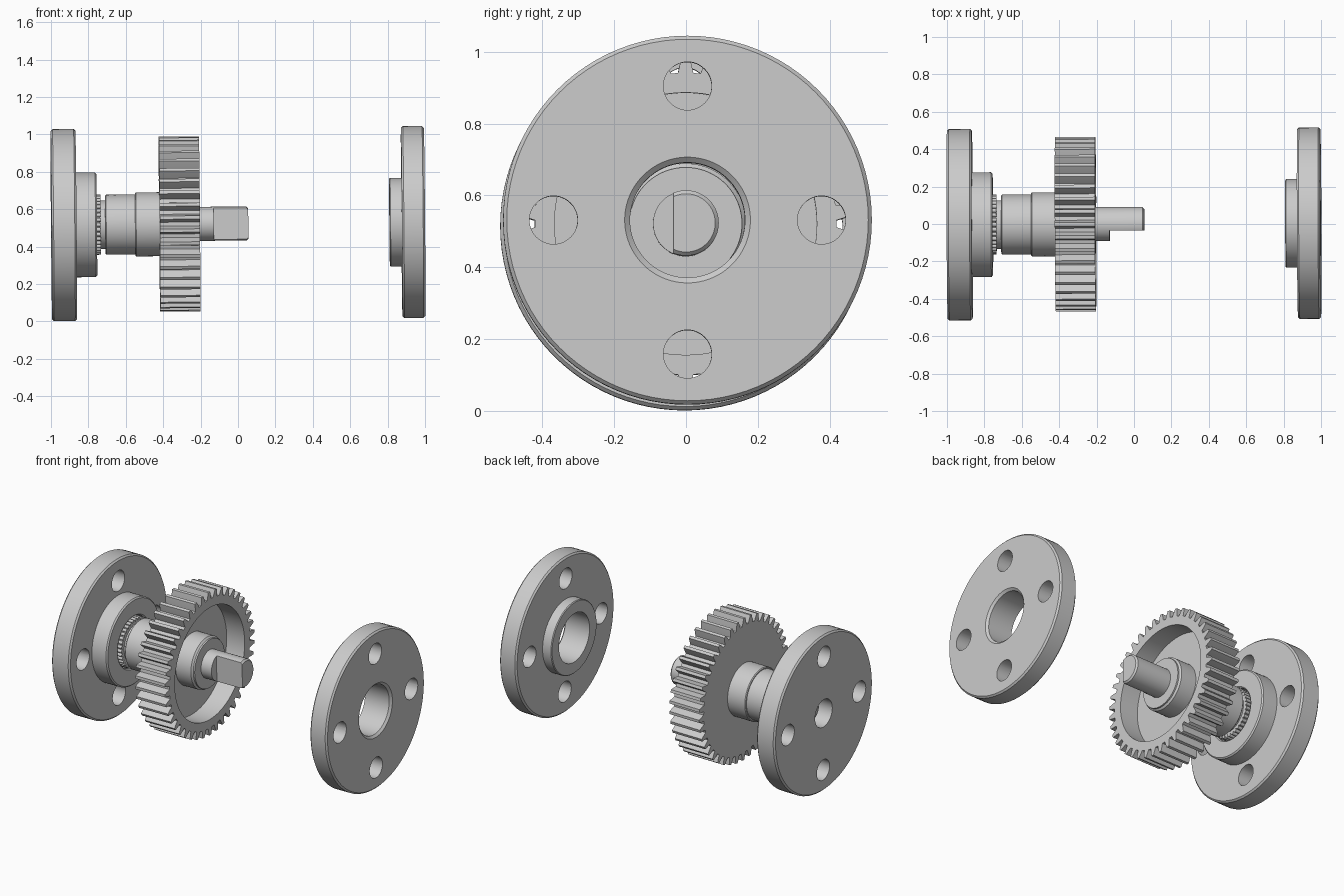
import bpy, bmesh
from math import pi, sin, cos, radians
from mathutils import Matrix, Vector

if "Cube" in bpy.data.objects:
    bpy.data.objects.remove(bpy.data.objects["Cube"])

# The shared axle line is very slightly tilted off the x axis
A, B = Vector((-0.93, -0.004, 0.515)), Vector((0.93, 0.004, 0.531))
TILT = Matrix.Translation((A + B) / 2) @ Vector((1, 0, 0)).rotation_difference(B - A).to_matrix().to_4x4()


def make(name, bm):
    bmesh.ops.recalc_face_normals(bm, faces=bm.faces)
    me = bpy.data.meshes.new(name)
    bm.to_mesh(me)
    bm.free()
    ob = bpy.data.objects.new(name, me)
    bpy.context.collection.objects.link(ob)
    ob.matrix_world = TILT
    return ob


def lathe(name, profile, closed=False, seg=96):
    """Spin (x, radius) points around the x axis."""
    bm = bmesh.new()
    rings = []
    for x, r in profile:
        if r == 0:
            rings.append([bm.verts.new((x, 0, 0))] * seg)
        else:
            rings.append([bm.verts.new((x, r * cos(2 * pi * i / seg), r * sin(2 * pi * i / seg)))
                          for i in range(seg)])
    pairs = list(zip(rings, rings[1:] + rings[:1]))
    for a, b in pairs if closed else pairs[:-1]:
        for i in range(seg):
            j = (i + 1) % seg
            bm.faces.new(dict.fromkeys((a[i], a[j], b[j], b[i])))
    return make(name, bm)


def rods(name, count, ring_r, rod_r, x0, x1, seg):
    """Ring of cylinders parallel to the axle."""
    bm = bmesh.new()
    for i in range(count):
        a = 2 * pi * i / count
        m = Matrix.Translation(((x0 + x1) / 2, ring_r * cos(a), ring_r * sin(a))) @ Matrix.Rotation(pi / 2, 4, 'Y')
        bmesh.ops.create_cone(bm, cap_ends=True, segments=seg, radius1=rod_r, radius2=rod_r,
                              depth=x1 - x0, matrix=m)
    return make(name, bm)


def cut(ob, cutter):
    mod = ob.modifiers.new("cut", 'BOOLEAN')
    mod.operation, mod.solver, mod.object = 'DIFFERENCE', 'EXACT', cutter
    bpy.context.view_layer.update()
    bpy.context.view_layer.objects.active = ob
    bpy.ops.object.modifier_apply(modifier=mod.name)
    bpy.data.objects.remove(cutter)


R, C = 0.513, 0.01

# Left flange with bearing hub
left = lathe("left_flange", [
    (-0.998, 0.09), (-0.998, R - C), (-0.998 + C, R), (-0.865 - C, R), (-0.865, R - C),
    (-0.865, 0.28), (-0.763, 0.28), (-0.755, 0.272), (-0.755, 0.172), (-0.762, 0.165),
    (-0.9, 0.165), (-0.9, 0.09)], closed=True)
cut(left, rods("left_bolt_cutter", 4, 0.373, 0.067, -1.1, -0.7, 48))

# Right flange with short hub and chamfered bore
right = lathe("right_flange", [
    (0.998, 0.175), (0.998, R - C), (0.998 - C, R), (0.875 + C, R), (0.875, R - C),
    (0.875, 0.237), (0.815, 0.237), (0.81, 0.232), (0.81, 0.16), (0.985, 0.16)], closed=True)
cut(right, rods("right_bolt_cutter", 4, 0.373, 0.067, 0.7, 1.1, 48))

# Roller bearing: cage and rollers
cage = lathe("bearing_cage", [(-0.88, 0.126), (-0.88, 0.15), (-0.738, 0.146), (-0.738, 0.126)], closed=True)
rollers = rods("bearing_rollers", 36, 0.15, 0.0105, -0.87, -0.735, 12)

# Stepped shaft with a flat milled on the front of its end
shaft = lathe("stepped_shaft", [
    (-0.885, 0), (-0.885, 0.125), (-0.735, 0.125), (-0.735, 0.13), (-0.71, 0.13), (-0.71, 0.155),
    (-0.705, 0.16), (-0.55, 0.16), (-0.55, 0.166), (-0.545, 0.171), (-0.40, 0.171),
    (-0.40, 0.091), (0.045, 0.091), (0.055, 0.081), (0.055, 0)])
bm = bmesh.new()
bmesh.ops.create_cube(bm, size=1, matrix=Matrix.Translation((0.07, -0.235, 0)) @ Matrix.Diagonal((0.4, 0.4, 0.4, 1)))
cut(shaft, make("flat_cutter", bm))

# Spur gear: extruded tooth outline, one side recessed around a central boss
TEETH, X0, X1 = 42, -0.42, -0.205
bm = bmesh.new()
outline = []
for i in range(TEETH):
    for frac, r in ((-0.34, 0.42), (-0.24, 0.444), (-0.13, 0.468), (0.13, 0.468), (0.24, 0.444), (0.34, 0.42)):
        a = 2 * pi * (i + 0.5 + frac) / TEETH
        outline.append(bm.verts.new((X0, r * cos(a), r * sin(a))))
face = bm.faces.new(outline)
ext = bmesh.ops.extrude_face_region(bm, geom=[face])
bmesh.ops.translate(bm, vec=(X1 - X0, 0, 0), verts=[v for v in ext["geom"] if isinstance(v, bmesh.types.BMVert)])
gear = make("spur_gear", bm)
cut(gear, lathe("recess_cutter", [(-0.335, 0.168), (-0.335, 0.365), (-0.1, 0.365), (-0.1, 0.155),
                                  (X1 - 0.01, 0.157), (X1 - 0.02, 0.168)], closed=True))

# Smooth curved walls, keep edges crisp
for ob in (left, right, cage, rollers, shaft, gear):
    bpy.ops.object.select_all(action='DESELECT')
    ob.select_set(True)
    bpy.context.view_layer.objects.active = ob
    limit = 10 if ob is gear else 35
    bpy.ops.object.shade_smooth_by_angle(angle=radians(limit))
